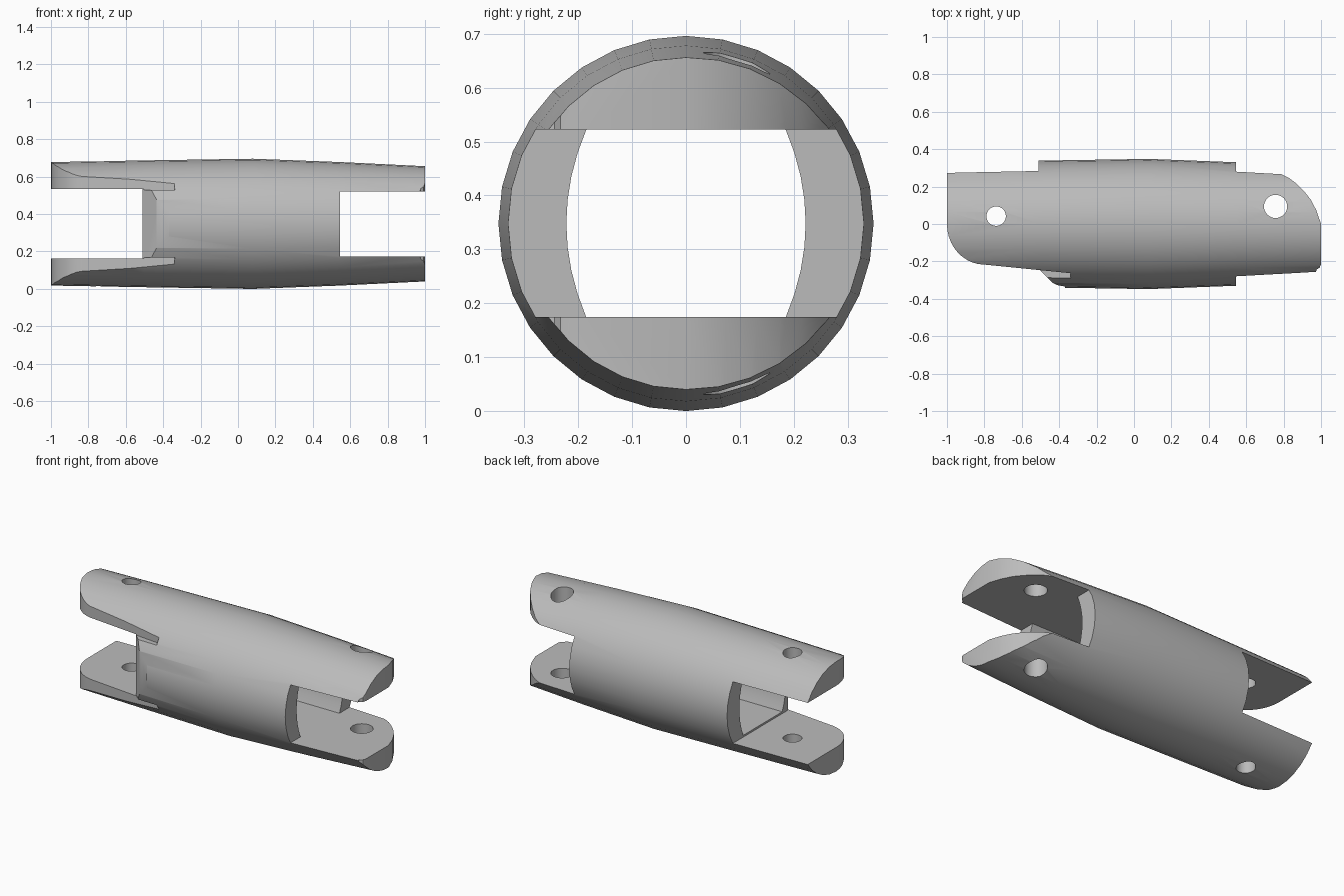
import bpy, bmesh, math
from mathutils import Vector

if "Cube" in bpy.data.objects:
    bpy.data.objects.remove(bpy.data.objects["Cube"], do_unlink=True)

MID = 0.348     # height of the long axis
SIDES = 32


def make_object(name, bm):
    bmesh.ops.recalc_face_normals(bm, faces=bm.faces)
    mesh = bpy.data.meshes.new(name)
    bm.to_mesh(mesh)
    bm.free()
    obj = bpy.data.objects.new(name, mesh)
    bpy.context.scene.collection.objects.link(obj)
    return obj


def prism(name, outline, push):
    """Extrude a closed outline of 3D points along the push vector."""
    bm = bmesh.new()
    face = bm.faces.new([bm.verts.new(p) for p in outline])
    new = bmesh.ops.extrude_face_region(bm, geom=[face])["geom"]
    verts = [v for v in new if isinstance(v, bmesh.types.BMVert)]
    bmesh.ops.translate(bm, verts=verts, vec=Vector(push))
    return make_object(name, bm)


def upright(name, outline, low, high):
    return prism(name, [(x, y, low) for x, y in outline], (0, 0, high - low))


def barrel(name, profile):
    """Tapered round body along x."""
    bm = bmesh.new()
    rings = []
    for x, r in profile:
        ring = []
        for i in range(SIDES):
            a = math.tau * i / SIDES
            ring.append(bm.verts.new((x, r * math.sin(a), MID + r * math.cos(a))))
        rings.append(ring)
    for a, b in zip(rings, rings[1:]):
        for i in range(SIDES):
            j = (i + 1) % SIDES
            bm.faces.new((a[i], a[j], b[j], b[i]))
    bm.faces.new(rings[0])
    bm.faces.new(rings[-1])
    return make_object(name, bm)


def disc(x, y, r):
    return [(x + r * math.cos(math.tau * i / 32), y + r * math.sin(math.tau * i / 32))
            for i in range(32)]


body = barrel("connector_body", [(-1, 0.33), (-0.5, 0.339), (0.08, 0.348), (0.55, 0.33), (1, 0.308)])

# Bore with flat top and bottom and bowed sides
side = [(0.222 - 0.037 * (t / 4) ** 2, MID + 0.174 * t / 4) for t in range(-4, 5)]
bore = side + [(-y, z) for y, z in reversed(side)]
cutters = [prism("bore_cutter", [(-1.2, y, z) for y, z in bore], (2.4, 0, 0))]

# Fork slots at both ends, the left one with a bevelled front shoulder
right_slot = [(0.545, -0.5), (1.2, -0.5), (1.2, 0.5), (0.545, 0.5)]
left_slot = [(-1.2, 0.5), (-0.51, 0.5), (-0.51, -0.24), (-0.435, -0.315),
             (-0.41, -0.327), (-0.37, -0.334), (-0.34, -0.5), (-1.2, -0.5)]
cutters.append(upright("right_slot_cutter", right_slot, MID - 0.174, MID + 0.174))
cutters.append(upright("left_slot_cutter", left_slot, MID - 0.185, MID + 0.185))

# Rounded front edge of the left fork plates
quarter = [math.pi / 2 * i / 10 for i in range(11)]
left_round = [(-0.8 - 0.2 * math.cos(a), -0.217 * math.sin(a)) for a in quarter]
left_round += [(-0.34, -0.263), (-0.32, -0.5), (-1.2, -0.5), (-1.2, 0)]
for low, high in ((-0.2, MID - 0.18), (MID + 0.18, 0.9)):
    cutters.append(upright("left_round_cutter", left_round, low, high))

# Rounded corners of the right fork plates
right_round = [(0.785, 0.268), (0.83, 0.245), (0.87, 0.215), (0.91, 0.175), (0.945, 0.13),
               (0.975, 0.073), (1, 0), (1.2, 0), (1.2, 0.5), (0.785, 0.5)]
right_corner = [(1, -0.215), (0.993, -0.233), (0.975, -0.244), (0.95, -0.5), (1.2, -0.5), (1.2, -0.215)]
cutters.append(upright("right_round_cutter", right_round, -0.2, 0.9))
cutters.append(upright("right_corner_cutter", right_corner, -0.2, 0.9))

# Pin holes
cutters.append(upright("left_hole_cutter", disc(-0.737, 0.042, 0.052), -0.2, 0.9))
cutters.append(upright("right_hole_cutter", disc(0.757, 0.094, 0.062), -0.2, 0.9))

# Cut the body and drop the cutters
for cutter in cutters:
    mod = body.modifiers.new(cutter.name, "BOOLEAN")
    mod.operation = "DIFFERENCE"
    mod.solver = "EXACT"
    mod.object = cutter
bpy.context.view_layer.update()
graph = bpy.context.evaluated_depsgraph_get()
cut_mesh = bpy.data.meshes.new_from_object(body.evaluated_get(graph))
body.modifiers.clear()
body.data = cut_mesh
for cutter in cutters:
    bpy.data.objects.remove(cutter, do_unlink=True)

# Material and shading
grey = bpy.data.materials.new("plain_grey")
grey.use_nodes = True
colour = (0.5, 0.5, 0.5, 1)
grey.diffuse_color = colour
grey.node_tree.nodes["Principled BSDF"].inputs["Base Color"].default_value = colour
body.data.materials.clear()
body.data.materials.append(grey)

bpy.ops.object.select_all(action="DESELECT")
body.select_set(True)
bpy.context.view_layer.objects.active = body
bpy.ops.object.shade_smooth_by_angle(angle=math.radians(30))
